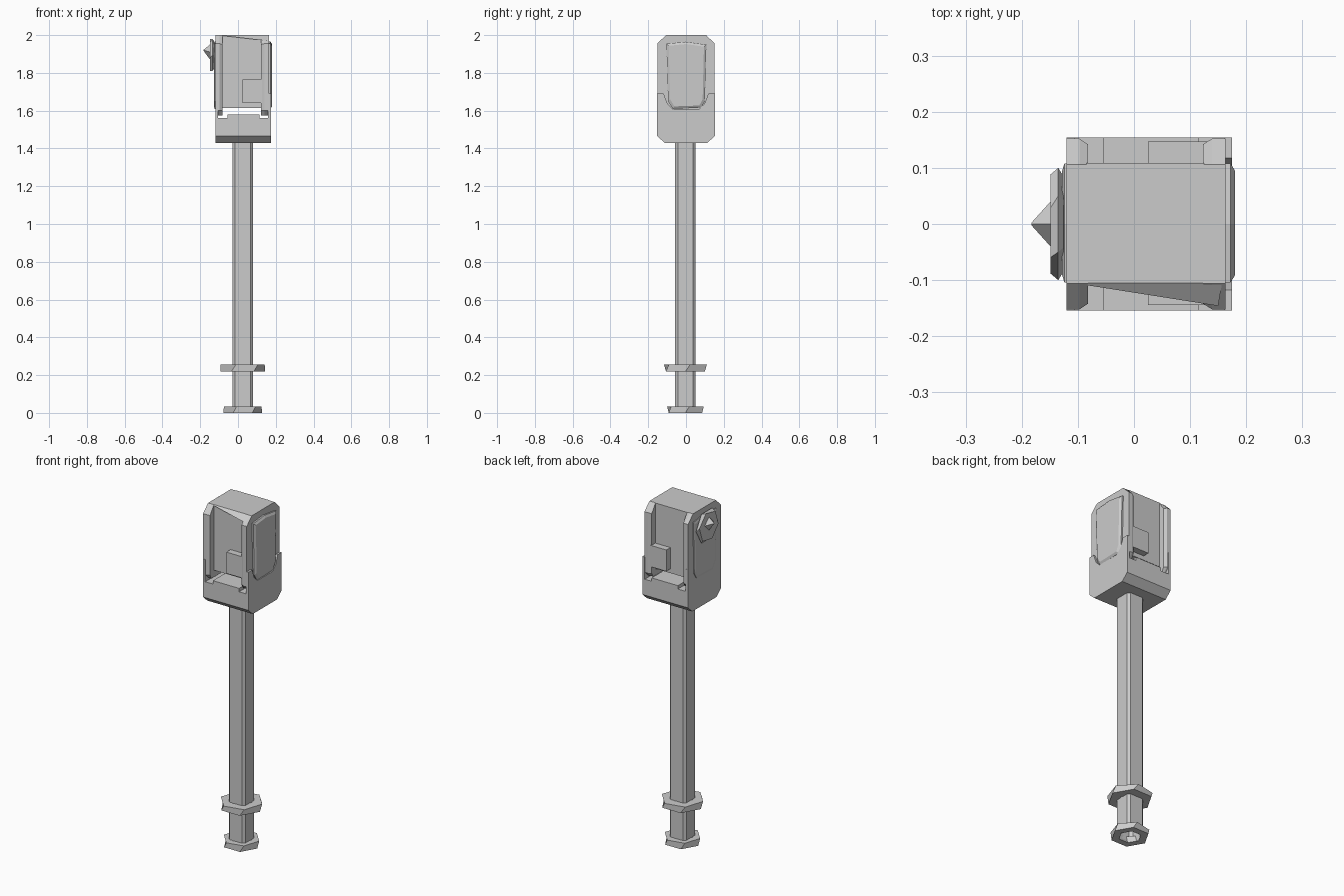
import bpy, bmesh
from math import cos, sin, pi, radians

if "Cube" in bpy.data.objects:
    bpy.data.objects.remove(bpy.data.objects["Cube"])


def make(name, bm):
    bmesh.ops.recalc_face_normals(bm, faces=bm.faces)
    me = bpy.data.meshes.new(name)
    bm.to_mesh(me)
    bm.free()
    ob = bpy.data.objects.new(name, me)
    bpy.context.collection.objects.link(ob)
    return ob


def loft(name, rings, caps=(True, True)):
    """Join rings of equal point count, optionally capping the ends."""
    bm = bmesh.new()
    loops = [[bm.verts.new(p) for p in r] for r in rings]
    n = len(loops[0])
    for a, b in zip(loops, loops[1:]):
        for i in range(n):
            j = (i + 1) % n
            bm.faces.new((a[i], a[j], b[j], b[i]))
    if caps[0]:
        bm.faces.new(loops[0])
    if caps[1]:
        bm.faces.new(loops[-1])
    return make(name, bm)


def plate(name, prof, x0, x1):
    """Extrude a (y, z) profile along x."""
    return loft(name, [[(x, y, z) for y, z in prof] for x in (x0, x1)])


def box(name, x0, x1, y0, y1, z0, z1):
    return plate(name, [(y0, z0), (y1, z0), (y1, z1), (y0, z1)], x0, x1)


def mirror_y(half):
    """Complete a half profile with its reflection in y."""
    return half + [(-y, z) for y, z in reversed(half)]


# Square pole with bevelled corners, open at the foot
PX, PY = 0.025, -0.003
def pole_ring(z, h=0.054, c=0.014):
    pts = [(h, -h + c), (h, h - c), (h - c, h), (-h + c, h),
           (-h, h - c), (-h, -h + c), (-h + c, -h), (h - c, -h)]
    return [(PX + x, PY + y, z) for x, y in pts]

loft("pole", [pole_ring(0.0), pole_ring(1.44)], (False, True))


# Faceted hexagonal collars around the pole
def hex_ring(r, z, turn):
    return [(PX + r * cos(i * pi / 3 + turn), PY + r * sin(i * pi / 3 + turn), z)
            for i in range(6)]

def collar(name, r, hole, z0, z1):
    t = radians(12)
    loft(name, [hex_ring(hole, z0, 0), hex_ring(r, z0, 0),
                hex_ring(r, z1, t), hex_ring(hole, z1, t), hex_ring(hole, z0, 0)],
         (False, False))

collar("base_flange", 0.102, 0.06, 0.0, 0.035)
collar("pole_collar", 0.119, 0.06, 0.22, 0.255)

# Lower housing with chamfered underside and raised middle
plate("lower_housing", mirror_y([(-0.113, 1.43), (-0.154, 1.467), (-0.154, 1.56)])[::1],
      -0.12, 0.175)
box("housing_step", -0.055, 0.115, -0.154, 0.154, 1.555, 1.58)

# U-shaped end walls rising from the housing
wall = mirror_y([(-0.154, 1.555), (-0.154, 1.69), (-0.118, 1.69),
                 (-0.1, 1.64), (-0.07, 1.61)])
plate("left_wall", wall, -0.12, -0.105)
plate("right_wall", wall, 0.16, 0.175)

# Head: recessed core between two arched end frames
box("head_core", -0.085, 0.125, -0.105, 0.109, 1.615, 2.0)
arch = mirror_y([(-0.128, 1.575), (-0.152, 1.6), (-0.152, 1.955), (-0.106, 2.0)])
arch_in = mirror_y([(-0.128, 1.575), (-0.142, 1.6), (-0.142, 1.95), (-0.106, 2.0)])
for name, xo, xi in (("left_arch", -0.12, -0.082), ("right_arch", 0.163, 0.123)):
    xm = xo + (xi - xo) * 0.6
    loft(name, [[(xo, y, z) for y, z in arch], [(xm, y, z) for y, z in arch],
                [(xi, y, z) for y, z in arch_in]])

# Slanted hood along the front of the top
bm = bmesh.new()
bm.faces.new([bm.verts.new(p) for p in
              ((-0.11, -0.105, 2.0), (0.15, -0.146, 1.97), (0.157, -0.105, 2.0))])
make("front_hood", bm)

# Slightly bulged side panels
panel = [(-0.07, 1.61), (0.08, 1.615), (0.1, 1.65), (0.108, 1.95),
         (0.0, 1.965), (-0.104, 1.955), (-0.095, 1.65)]
for name, x0, x1 in (("left_panel", -0.118, -0.128), ("right_panel", 0.16, 0.18)):
    inner = [(y * 0.88, 1.79 + (z - 1.79) * 0.93) for y, z in panel]
    loft(name, [[(x0, y, z) for y, z in panel],
                [(x0 + (x1 - x0) * 0.6, y, z) for y, z in panel],
                [(x1, y, z) for y, z in inner]])

# Small coin boxes, front and back
box("front_coin_box", 0.025, 0.13, -0.144, -0.1, 1.64, 1.765)
box("back_coin_box", 0.025, 0.13, 0.1, 0.147, 1.64, 1.765)


# Dial and pointed knob on the left side
def dial_ring(x, r, n=6, zc=1.895, turn=0.0):
    return [(x, r * cos(i * 2 * pi / n + turn), zc + r * 0.98 * sin(i * 2 * pi / n + turn))
            for i in range(n)]

loft("dial", [dial_ring(-0.126, 0.085), dial_ring(-0.135, 0.1), dial_ring(-0.149, 0.09, turn=0.2)])
loft("dial_knob", [dial_ring(-0.147, 0.042, 4, 1.91), dial_ring(-0.183, 0.002, 4, 1.92)])
